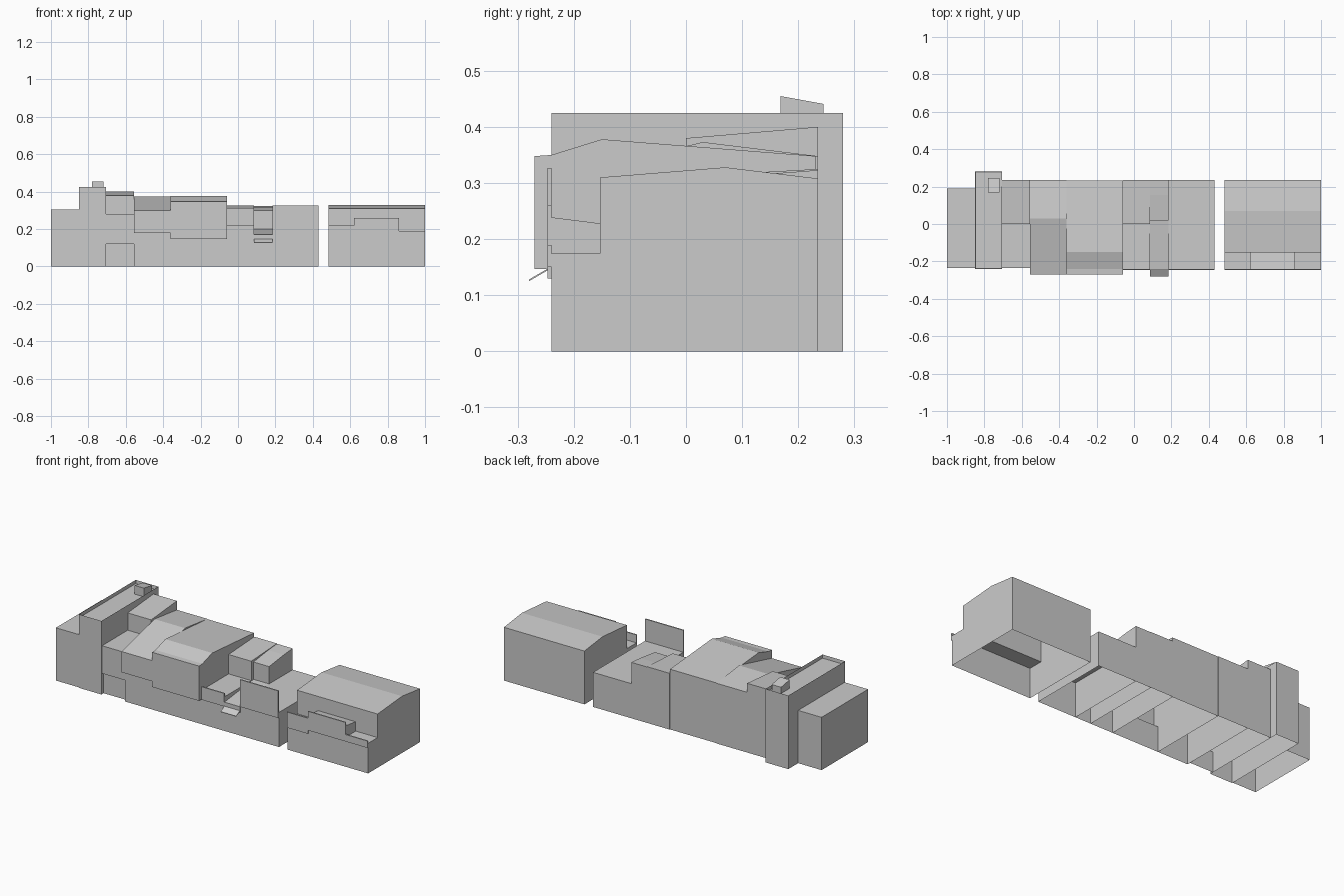
import bpy, bmesh


def shell(name, x0, x1, profile, open_bottom=True):
    """Extrude a (y, z) profile along x; the ground face is left open."""
    bm = bmesh.new()
    a = [bm.verts.new((x0, y, z)) for y, z in profile]
    b = [bm.verts.new((x1, y, z)) for y, z in profile]
    n = len(profile)
    bm.faces.new(a)
    bm.faces.new(b)
    for i in range(n):
        j = (i + 1) % n
        bm.faces.new((a[i], a[j], b[j], b[i]))
    bmesh.ops.recalc_face_normals(bm, faces=bm.faces)
    if open_bottom:
        ground = [f for f in bm.faces if all(v.co.z < 1e-5 for v in f.verts)]
        bmesh.ops.delete(bm, geom=ground, context='FACES_ONLY')
    me = bpy.data.meshes.new(name)
    bm.to_mesh(me)
    bm.free()
    ob = bpy.data.objects.new(name, me)
    bpy.context.collection.objects.link(ob)
    return ob


def block(name, x0, x1, y0, y1, z0, z1):
    return shell(name, x0, x1, [(y0, z0), (y0, z1), (y1, z1), (y1, z0)])


# Low end building
block("end_building", -1.0, -0.85, -0.235, 0.19, 0, 0.305)

# Tall narrow building: sunken roof behind a thin rim, and a chimney
tower = block("tall_building", -0.85, -0.705, -0.24, 0.28, 0, 0.425)
bm = bmesh.new()
bm.from_mesh(tower.data)
top = [f for f in bm.faces if f.normal.z > 0.9]
bmesh.ops.inset_region(bm, faces=top, thickness=0.002)
for v in top[0].verts:
    v.co.z -= 0.02
bm.to_mesh(tower.data)
bm.free()
shell("chimney", -0.78, -0.72,
      [(0.168, 0.405), (0.168, 0.455), (0.245, 0.441), (0.245, 0.405)])

# Stepped building with a recessed shopfront
shell("stepped_building", -0.705, -0.555,
      [(-0.22, 0), (-0.22, 0.12), (-0.235, 0.12), (-0.235, 0.28), (0, 0.28),
       (0, 0.38), (0.235, 0.40), (0.235, 0)])

# Pair of gabled buildings with overhanging fronts
shell("gabled_building_left", -0.555, -0.36,
      [(-0.24, 0), (-0.24, 0.18), (-0.27, 0.18), (-0.27, 0.30),
       (0.03, 0.373), (0.235, 0.348), (0.235, 0)])
shell("gabled_building_right", -0.36, -0.06,
      [(-0.24, 0), (-0.24, 0.147), (-0.27, 0.147), (-0.27, 0.348), (-0.24, 0.35),
       (-0.15, 0.378), (0.232, 0.348), (0.232, 0)])

# Low shops with raised rear storeys
shell("rear_storey_shop_left", -0.06, 0.085,
      [(-0.24, 0), (-0.24, 0.20), (0, 0.20), (0, 0.312),
       (0.235, 0.325), (0.235, 0)])
shell("rear_storey_shop_right", 0.085, 0.185,
      [(-0.24, 0), (-0.24, 0.17), (0.02, 0.20), (0.02, 0.30),
       (0.155, 0.317), (0.235, 0.323), (0.235, 0)])
block("flat_roof_shop", 0.185, 0.43, -0.24, 0.235, 0, 0.20)

# Far right building: shallow gable with a low front range
shell("corner_building", 0.485, 1.0,
      [(-0.24, 0), (-0.24, 0.174), (-0.153, 0.174), (-0.153, 0.31),
       (0.07, 0.328), (0.235, 0.308), (0.235, 0)])
shell("corner_front_roof", 0.62, 0.86,
      [(-0.24, 0.174), (-0.24, 0.239), (-0.153, 0.228), (-0.153, 0.174)])

# Thin fascia panels standing on the shopfronts
for i, (x0, x1, z0, z1) in enumerate([
        (-0.06, 0.085, 0.145, 0.22), (0.085, 0.185, 0.135, 0.17),
        (0.185, 0.43, 0.17, 0.327), (0.485, 0.62, 0.13, 0.22),
        (0.62, 0.86, 0.15, 0.26), (0.86, 1.0, 0.15, 0.19)]):
    block(f"fascia_{i + 1}", x0, x1, -0.247, -0.24, z0, z1)

# Sloping awning over the small shop
shell("awning", 0.085, 0.185,
      [(-0.242, 0.150), (-0.28, 0.128), (-0.28, 0.125), (-0.242, 0.147)])
